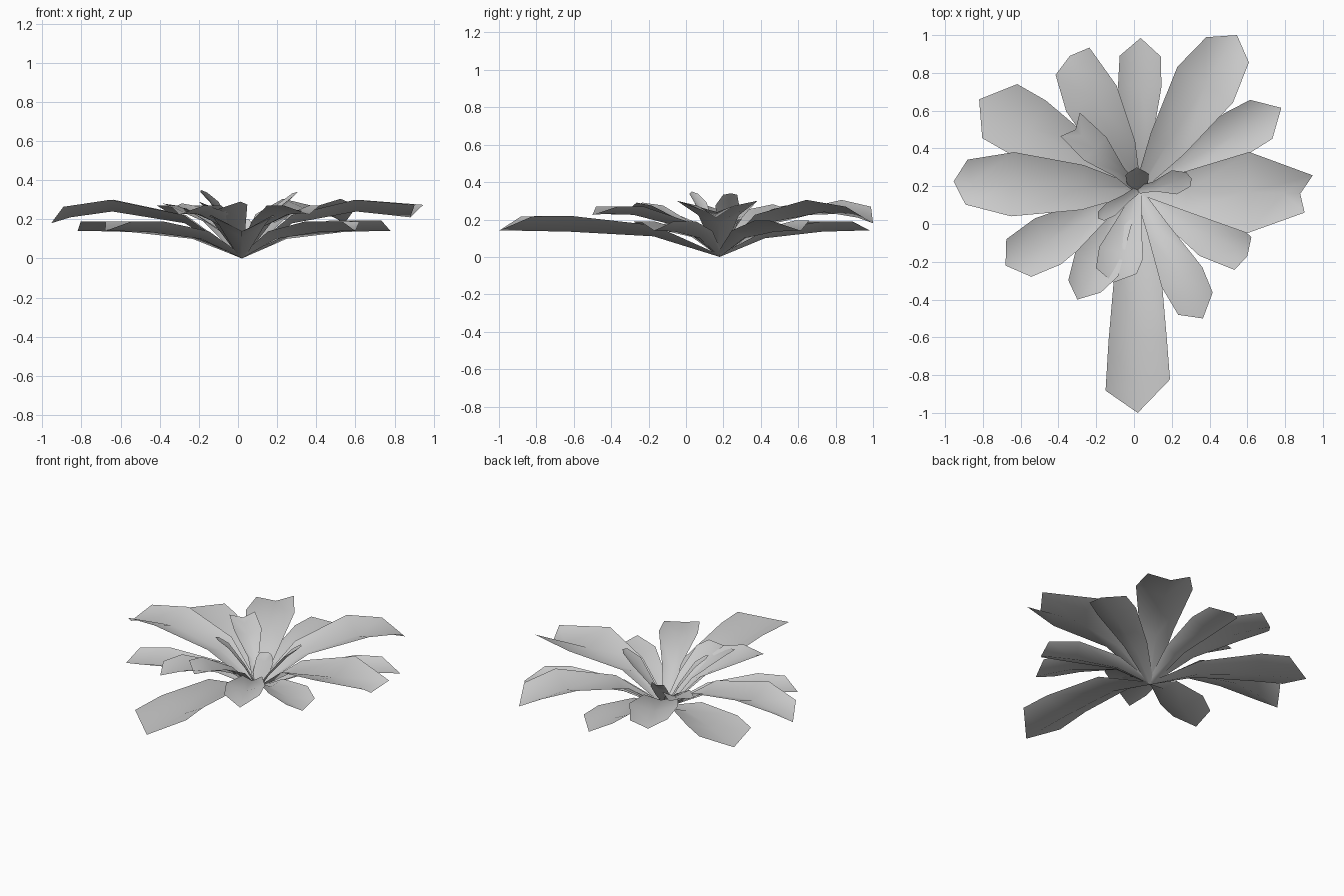
import bpy, math
from mathutils import Vector

BASE = Vector((0.02, 0.18, 0.005))


def leaf(name, tip, w, el, er, ce, zs, fold, waist=0.6, flip=False):
    """Creased leaf: tip in plan, half width, where the left/right end corners sit
    along the length, end width factor, midrib heights along it, edge lift."""
    ts = (0.3, 0.68, 0.9)
    axis = Vector((tip[0] - BASE.x, tip[1] - BASE.y, 0))
    length = axis.length
    d = axis.normalized()
    n = Vector((-d.y, d.x, 0))

    def pt(t, side, z):
        v = BASE + d * (t * length) + n * side
        v.z = z
        return v

    widths = (waist * w, w, ce * w)
    lifts = (0.7 * fold, fold, 0.9 * fold)
    shift = ((0, 0), (0, 0), (el - ts[2], er - ts[2]))
    verts = [pt(0, 0.02, 0.012), pt(0, 0, 0.0), pt(0, -0.02, 0.012)]
    for t, z, wi, li, (sl, sr) in zip(ts, zs, widths, lifts, shift):
        verts += [pt(t + sl, wi, z + li), pt(t, 0, z), pt(t + sr, -wi, z + li)]
    verts.append(pt(1, 0, zs[3]))

    faces = []
    for i in range(0, 9, 3):
        faces += [(i + 1, i + 4, i + 3, i), (i + 2, i + 5, i + 4, i + 1)]
    faces += [(10, 12, 9), (11, 12, 10)]
    if flip:
        faces = [f[::-1] for f in faces]
    me = bpy.data.meshes.new(name)
    me.from_pydata(verts, [], faces)
    me.update()
    ob = bpy.data.objects.new(name, me)
    bpy.context.collection.objects.link(ob)
    for p in me.polygons:
        p.use_smooth = True
    return ob


# Outer low tier, nearly flat
LOW = (0.10, 0.135, 0.14, 0.14)
low_leaves = [
    ((0.035, 0.985), 0.115, 0.88, 0.88, 0.95),
    ((-0.82, 0.66), 0.17, 0.88, 0.86, 1.0),
    ((-0.68, -0.22), 0.14, 0.89, 0.91, 0.85),
    ((0.60, -0.17), 0.13, 0.95, 0.97, 0.75),
]
for i, p in enumerate(low_leaves):
    leaf(f"low_leaf_{i + 1}", *p, LOW, 0.055)
leaf("low_leaf_right", (0.78, 0.615), 0.125, 0.86, 0.86, 0.95, LOW, 0.06)
leaf("low_leaf_front", (0.02, -1.0), 0.155, 0.85, 0.9, 1.1,
     (0.11, 0.135, 0.14, 0.14), 0.085, 0.75)

# Large arching leaves with drooping tips
ARCH = (0.18, 0.24, 0.21, 0.18)
leaf("arching_leaf_back", (0.545, 1.0), 0.175, 0.9, 0.91, 0.75, ARCH, 0.065)
leaf("arching_leaf_left", (-0.955, 0.225), 0.17, 0.93, 0.93, 0.7, ARCH, 0.06, 0.7)
leaf("arching_leaf_right", (0.88, 0.16), 0.215, 1.075, 1.03, 0.46,
     (0.18, 0.24, 0.22, 0.21), 0.06, 0.5)

# Shorter middle leaves
MID = (0.16, 0.225, 0.23, 0.225)
leaf("middle_leaf_back", (-0.34, 0.89), 0.15, 0.93, 0.99, 0.75, MID, 0.045, 0.7)
leaf("middle_leaf_left", (-0.30, -0.40), 0.13, 0.86, 0.9, 0.7, MID, 0.045, 0.5)
leaf("middle_leaf_front", (0.365, -0.50), 0.12, 0.87, 0.9, 0.9, MID, 0.045, 0.5)

# Steep young leaves around the heart
leaf("young_leaf_back", (-0.31, 0.50), 0.085, 1.07, 1.1, 0.95,
     (0.13, 0.22, 0.25, 0.27), 0.035, 0.4)
leaf("young_leaf_front", (-0.11, -0.31), 0.12, 0.85, 0.9, 0.9,
     (0.14, 0.23, 0.25, 0.25), 0.045, 0.5)
leaf("young_leaf_right", (0.305, 0.24), 0.065, 0.93, 0.95, 0.6,
     (0.12, 0.25, 0.31, 0.34), 0.025, 0.4)
leaf("young_leaf_left", (-0.19, 0.03), 0.04, 0.93, 0.93, 0.7,
     (0.14, 0.27, 0.32, 0.35), 0.02)

# Upright heart leaf cupping the centre
leaf("heart_leaf", (0.015, 0.30), 0.062, 0.8, 0.8, 0.7,
     (0.08, 0.15, 0.19, 0.20), 0.01, 0.9, flip=True)
